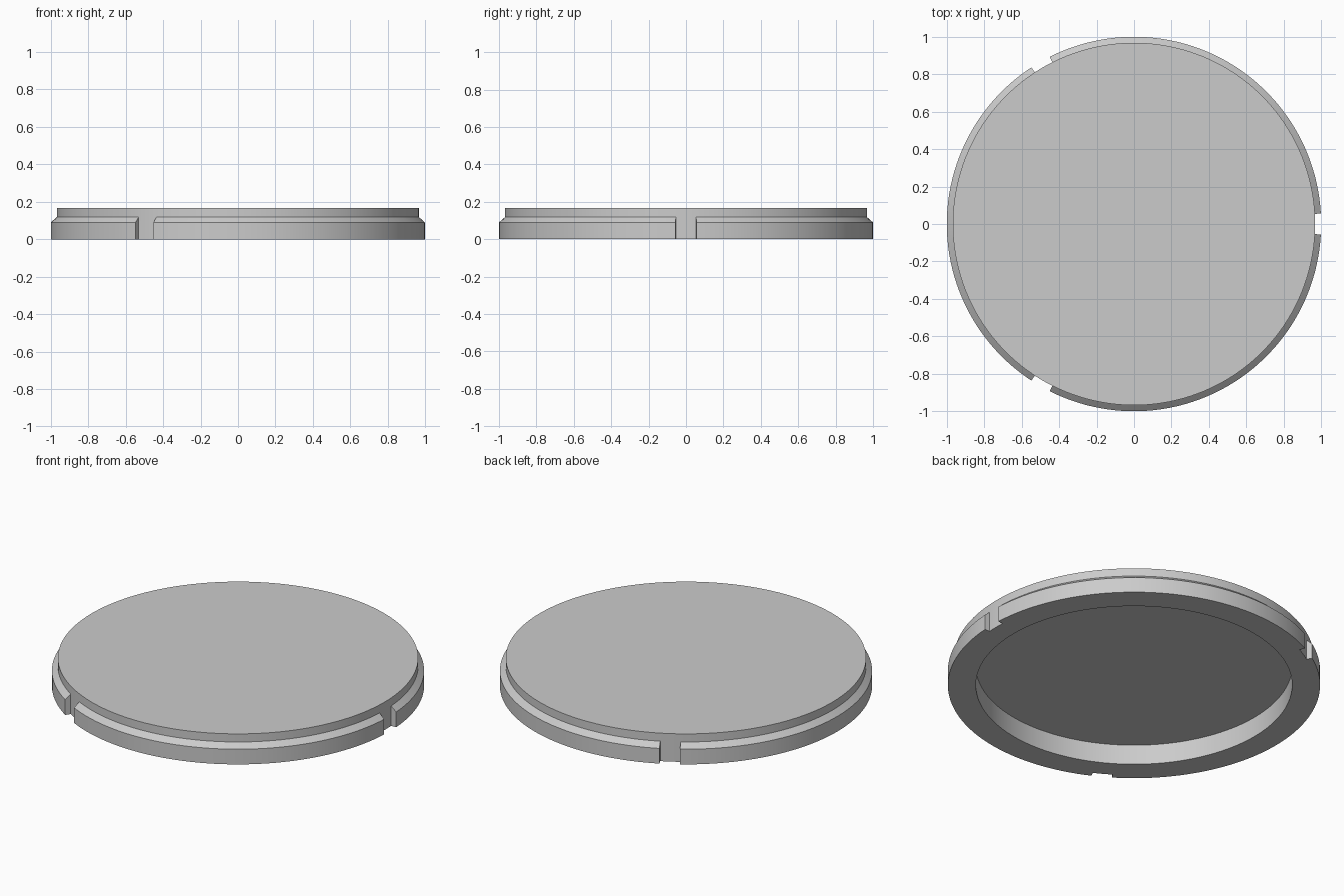
import bpy, bmesh, math

if "Cube" in bpy.data.objects:
    bpy.data.objects.remove(bpy.data.objects["Cube"])

# Single grey material
grey = bpy.data.materials.new("light_grey")
grey.use_nodes = True
colour = (0.6, 0.6, 0.6, 1)
grey.diffuse_color = colour
grey.node_tree.nodes["Principled BSDF"].inputs["Base Color"].default_value = colour

R, CORE, RECESS = 1.0, 0.968, 0.85
HEIGHT, LIP, SHOULDER, DEPTH = 0.166, 0.118, 0.09, 0.118
NOTCHES, NOTCH_HALF = 3, 0.056
NOTCH_STEPS, RIM_STEPS = 4, 48

# Cross-section: name -> (radius, z)
PROFILE = {
    "ceiling": (RECESS, DEPTH), "inner": (RECESS, 0), "foot": (CORE, 0),
    "lip": (CORE, LIP), "top": (CORE, HEIGHT),
    "rim_low": (R, 0), "rim_high": (R, SHOULDER),
}
NOTCH_PATH = ["ceiling", "inner", "foot", "lip", "top"]
RIM_PATH = ["ceiling", "inner", "foot", "rim_low", "rim_high", "lip", "top"]

# Angles around the disc, each marked as notch or rim sector
sectors = []
third = math.tau / NOTCHES
for n in range(NOTCHES):
    start = n * third - NOTCH_HALF
    for i in range(NOTCH_STEPS):
        sectors.append((start + 2 * NOTCH_HALF * i / NOTCH_STEPS, True))
    for i in range(RIM_STEPS):
        sweep = third - 2 * NOTCH_HALF
        sectors.append((start + 2 * NOTCH_HALF + sweep * i / RIM_STEPS, False))

bm = bmesh.new()
rings = [{k: bm.verts.new((r * math.cos(a), r * math.sin(a), z))
          for k, (r, z) in PROFILE.items()} for a, _ in sectors]

# Walls, with end caps where the rim meets a notch
for i, (_, notch) in enumerate(sectors):
    a, b = rings[i], rings[(i + 1) % len(rings)]
    path = NOTCH_PATH if notch else RIM_PATH
    for p, q in zip(path, path[1:]):
        bm.faces.new((a[p], b[p], b[q], a[q]))
    if notch != sectors[i - 1][1]:
        bm.faces.new([a[k] for k in ("foot", "rim_low", "rim_high", "lip")])

# Top surface and recess ceiling
bm.faces.new([r["top"] for r in rings])
bm.faces.new([r["ceiling"] for r in rings])

# Drop unused rim points inside the notches
bmesh.ops.delete(bm, geom=[v for v in bm.verts if not v.link_faces], context='VERTS')
bmesh.ops.recalc_face_normals(bm, faces=bm.faces)

mesh = bpy.data.meshes.new("notched_cap")
bm.to_mesh(mesh)
bm.free()
mesh.materials.append(grey)
cap = bpy.data.objects.new("notched_cap", mesh)
bpy.context.collection.objects.link(cap)

# Smooth round walls, sharp rims
bpy.ops.object.select_all(action='DESELECT')
cap.select_set(True)
bpy.context.view_layer.objects.active = cap
bpy.ops.object.shade_smooth_by_angle(angle=math.radians(30))
